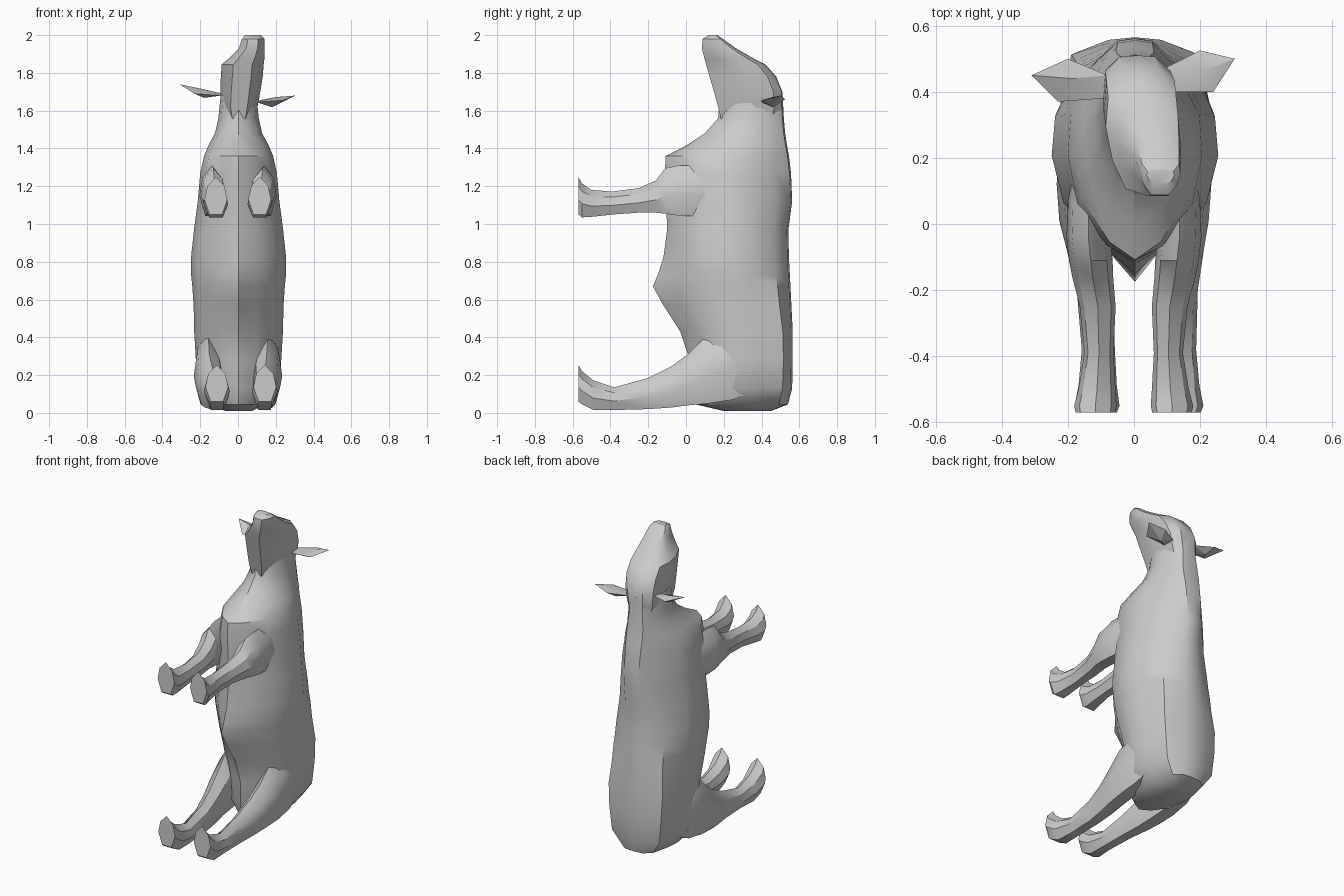
import bpy, bmesh, math

if "Cube" in bpy.data.objects:
    bpy.data.objects.remove(bpy.data.objects["Cube"], do_unlink=True)

grey = bpy.data.materials.new("plain grey")
grey.use_nodes = True
grey.diffuse_color = (0.6, 0.6, 0.6, 1)
grey.node_tree.nodes["Principled BSDF"].inputs["Base Color"].default_value = (0.6, 0.6, 0.6, 1)


def finish(name, bm, angle=33):
    """Turn a bmesh into a shaded object."""
    bmesh.ops.recalc_face_normals(bm, faces=bm.faces)
    mesh = bpy.data.meshes.new(name)
    bm.to_mesh(mesh)
    bm.free()
    mesh.materials.append(grey)
    ob = bpy.data.objects.new(name, mesh)
    bpy.context.collection.objects.link(ob)
    bpy.ops.object.select_all(action='DESELECT')
    ob.select_set(True)
    bpy.context.view_layer.objects.active = ob
    bpy.ops.object.shade_smooth_by_angle(angle=math.radians(angle))


def loft(name, rings):
    """Skin a list of equal-length point rings and cap both ends."""
    bm = bmesh.new()
    vs = [[bm.verts.new(p) for p in r] for r in rings]
    n = len(vs[0])
    for a, b in zip(vs, vs[1:]):
        for i in range(n):
            bm.faces.new((a[i], a[(i + 1) % n], b[(i + 1) % n], b[i]))
    bm.faces.new(vs[0])
    bm.faces.new(vs[-1])
    finish(name, bm)


def section(half, cx, z):
    """Closed ring from half an outline of (x, y) points, mirrored about cx."""
    right = [(cx + x, y, z) for x, y in half]
    left = [(cx - x, y, z) for x, y in reversed(half) if x > 0]
    return right + left


# Torso and neck: z, half width, front y, back y, keel depth, squareness of the back
flank = [(0.96, 0.34), (1, 0.52), (0.86, 0.74), (0.42, 0.93)]
torso = [
    (0.01, 0.07, 0.2, 0.45, 0, 0.5), (0.045, 0.145, 0.05, 0.54, 0, 0.8),
    (0.13, 0.213, 0.02, 0.562, 0, 0.9), (0.28, 0.226, 0.02, 0.565, 0, 1),
    (0.43, 0.235, -0.02, 0.565, 0.01, 1), (0.57, 0.238, -0.07, 0.558, 0.05, 0.75),
    (0.67, 0.245, -0.09, 0.553, 0.085, 0.6), (0.73, 0.251, -0.1, 0.55, 0.05, 0.45),
    (0.82, 0.252, -0.105, 0.545, 0.015, 0.35), (0.97, 0.236, -0.1, 0.542, 0, 0.2),
    (1.12, 0.216, -0.105, 0.562, 0, 0.1), (1.27, 0.203, -0.112, 0.556, 0, 0.1),
    (1.36, 0.183, -0.1, 0.545, 0.008, 0.15), (1.415, 0.16, 0.0, 0.535, 0, 0.25),
    (1.48, 0.125, 0.1, 0.525, 0, 0.4), (1.56, 0.107, 0.17, 0.518, 0, 0.5),
    (1.68, 0.095, 0.18, 0.512, 0, 0.5)]
rings = []
for z, w, front, back, keel, square in torso:
    depth = front - back
    half = [(0, back), (min(0.45 * w, 0.05 + 0.03 * square), back - 0.008)]
    half.append(((0.58 + 0.24 * square) * w, back + (0.13 - 0.04 * square) * depth))
    half += [(u * w, back + v * depth) for u, v in flank]
    rings.append(section(half + [(0, front - keel)], 0.003, z))
loft("torso_and_neck", rings)

# Head, turned a little to its left: z, centre x, half width, front y, back y
skull = [(0, 0), (0.5, 0.01), (0.93, 0.13), (1, 0.4), (0.82, 0.72), (0.45, 1)]
head = [
    (1.54, 0.005, 0.07, 0.19, 0.5), (1.62, 0.005, 0.098, 0.17, 0.51), (1.7, 0.012, 0.106, 0.148, 0.51),
    (1.78, 0.02, 0.111, 0.125, 0.478), (1.845, 0.025, 0.111, 0.106, 0.42), (1.875, 0.045, 0.095, 0.098, 0.36),
    (1.93, 0.073, 0.068, 0.084, 0.265), (1.98, 0.08, 0.06, 0.088, 0.195), (2.0, 0.08, 0.042, 0.12, 0.165)]
loft("head", [section([(u * w, b + (f - b) * v) for u, v in skull], cx, z) for z, cx, w, f, b in head])

# Ears: folded leaf shapes, five rim points and two hubs each
ears = {
    "right_ear": [(-0.08, 0.45, 1.69), (-0.2, 0.5, 1.70), (-0.31, 0.45, 1.74), (-0.23, 0.37, 1.69),
                  (-0.09, 0.38, 1.68), (-0.19, 0.44, 1.715), (-0.18, 0.44, 1.668)],
    "left_ear": [(0.09, 0.47, 1.65), (0.2, 0.525, 1.66), (0.305, 0.5, 1.68), (0.24, 0.4, 1.655),
                 (0.1, 0.4, 1.645), (0.2, 0.46, 1.672), (0.18, 0.46, 1.618)]}
for name, pts in ears.items():
    bm = bmesh.new()
    v = [bm.verts.new(p) for p in pts]
    for i in range(5):
        for hub in (v[5], v[6]):
            bm.faces.new((v[i], v[(i + 1) % 5], hub))
    finish(name, bm, 20)

# Legs: y, low z, high z, centre x, half width; the first rows sink into the torso
fore = [(0.22, 1.1, 1.3, 0.13, 0.04), (0.07, 1.04, 1.31, 0.138, 0.062), (-0.04, 1.045, 1.31, 0.138, 0.066),
        (-0.11, 1.055, 1.295, 0.13, 0.066), (-0.16, 1.06, 1.23, 0.124, 0.062), (-0.25, 1.06, 1.19, 0.108, 0.054),
        (-0.39, 1.05, 1.172, 0.104, 0.044), (-0.5, 1.038, 1.18, 0.11, 0.056), (-0.55, 1.035, 1.215, 0.115, 0.064),
        (-0.57, 1.05, 1.25, 0.115, 0.06)]
hind = [(0.42, 0.14, 0.36, 0.14, 0.05), (0.25, 0.07, 0.47, 0.155, 0.072), (0.12, 0.05, 0.42, 0.158, 0.076),
        (0.01, 0.04, 0.31, 0.152, 0.074), (-0.08, 0.028, 0.245, 0.142, 0.066), (-0.2, 0.02, 0.185, 0.13, 0.055),
        (-0.38, 0.015, 0.135, 0.126, 0.05), (-0.49, 0.015, 0.172, 0.128, 0.058), (-0.55, 0.045, 0.22, 0.13, 0.068),
        (-0.57, 0.06, 0.255, 0.13, 0.06)]
outline = [(-0.55, 0), (0.55, 0), (1, 0.4), (0.75, 0.76), (0, 1), (-0.75, 0.76), (-1, 0.4)]
for kind, rows, shifts in (("front", fore, (0.0, -0.002)), ("hind", hind, (0.012, 0.018))):
    for side, s, shift in (("left", 1, shifts[0]), ("right", -1, shifts[1])):
        # the sideways offset grows toward the hoof
        loft(f"{side}_{kind}_leg", [
            [(s * (cx + u * w) + shift * min(1, max(0, -y / 0.3)), y, lo + (hi - lo) * v) for u, v in outline]
            for y, lo, hi, cx, w in rows])
